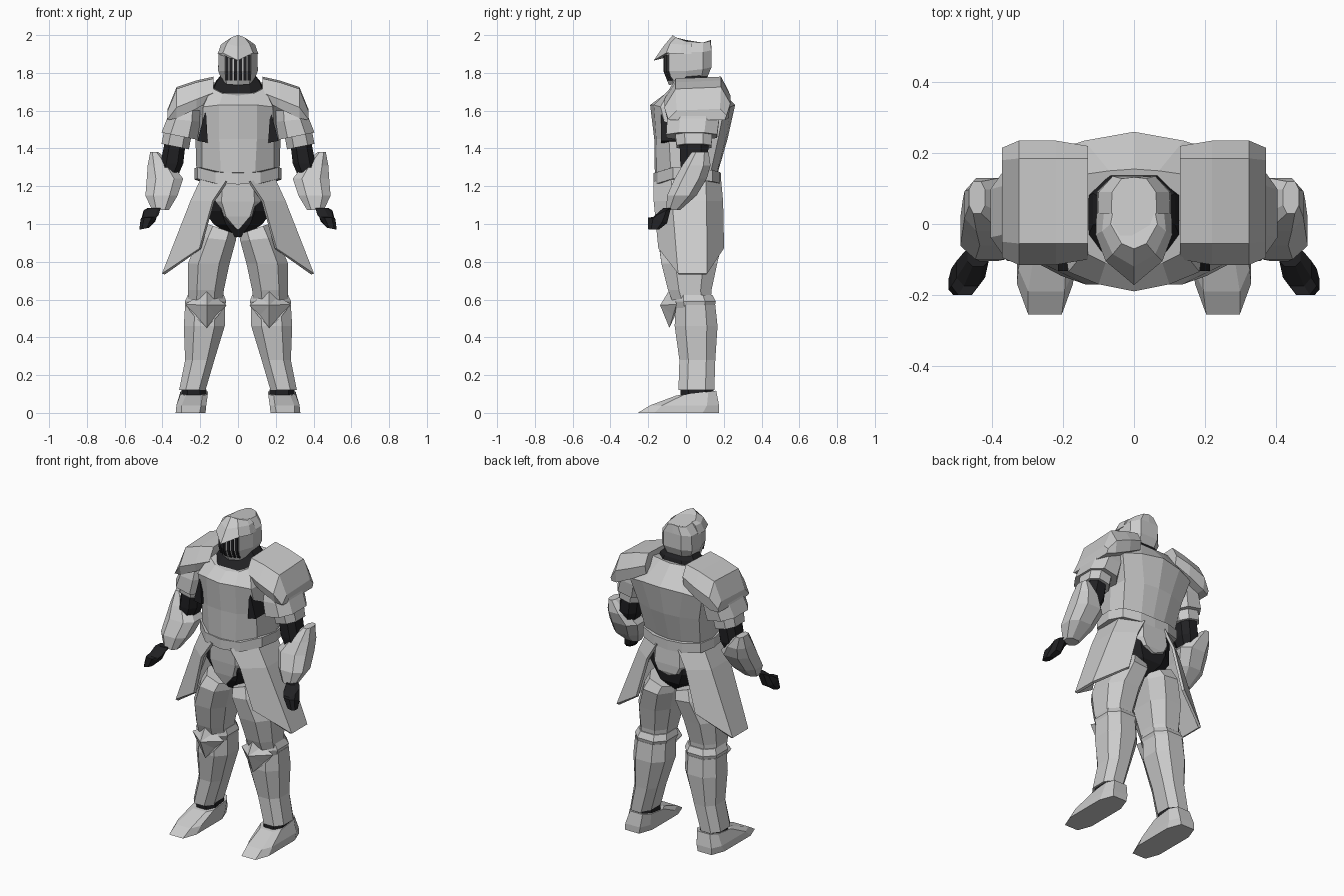
import bpy, bmesh

dark = bpy.data.materials.new("dark_cloth")
dark.diffuse_color = (0.015, 0.015, 0.017, 1)


def ring(x0, x1, y0, y1, z, k=0.5, sx=0.0, sy=0.0):
    """Eight-sided chamfered section inside the bounds, tilted by slopes sx, sy."""
    cx, cy, a, b = (x0 + x1) / 2, (y0 + y1) / 2, (x1 - x0) / 2, (y1 - y0) / 2
    uv = [(k, -1), (1, -k), (1, k), (k, 1), (-k, 1), (-1, k), (-1, -k), (-k, -1)]
    return [(cx + u * a, cy + v * b, z + sx * u * a + sy * v * b) for u, v in uv]


def sym(*half):
    """Complete a front-to-back half section by reflecting it across x = 0."""
    return list(half) + [(-x, y, z) for x, y, z in reversed(half) if x > 0]


def loft(name, rings, mat=None, mirror=False, closed=True, thick=0):
    bm = bmesh.new()
    rows = [[bm.verts.new(p) for p in r] for r in rings]
    n = len(rows[0])
    for a, b in zip(rows, rows[1:]):
        for i in range(n if closed else n - 1):
            j = (i + 1) % n
            bm.faces.new((a[i], a[j], b[j], b[i]))
    if closed:
        bm.faces.new(rows[0][::-1])
        bm.faces.new(rows[-1])
    bmesh.ops.remove_doubles(bm, verts=bm.verts[:], dist=0.0005)
    bmesh.ops.recalc_face_normals(bm, faces=bm.faces[:])
    me = bpy.data.meshes.new(name)
    bm.to_mesh(me)
    bm.free()
    ob = bpy.data.objects.new(name, me)
    bpy.context.collection.objects.link(ob)
    if mat:
        me.materials.append(mat)
    if thick:
        s = ob.modifiers.new("thickness", 'SOLIDIFY')
        s.thickness, s.offset = thick, 0
    if mirror:
        ob.modifiers.new("mirror", 'MIRROR').use_mirror_merge = False
    return ob


# Helmet shell, peaked brow and face slits
loft("helmet", [
    sym((0, -.09, 1.735), (.06, -.065, 1.74), (.085, 0, 1.76), (.085, .08, 1.77), (.05, .11, 1.77), (0, .11, 1.77)),
    sym((0, -.12, 1.81), (.07, -.09, 1.81), (.105, 0, 1.81), (.105, .09, 1.82), (.06, .135, 1.83), (0, .135, 1.83)),
    sym((0, -.12, 1.89), (.07, -.09, 1.91), (.103, 0, 1.91), (.1, .09, 1.91), (.06, .135, 1.92), (0, .135, 1.92)),
    sym((0, -.07, 1.995), (.035, -.055, 1.983), (.065, 0, 1.965), (.062, .09, 1.96), (.035, .128, 1.968), (0, .132, 1.975))])
loft("helmet_brow", [
    sym((0, -.172, 1.865), (.08, -.105, 1.905), (.108, -.03, 1.9), (.106, .03, 1.9)),
    sym((0, -.12, 1.94), (.06, -.085, 1.955), (.09, -.02, 1.95), (.085, .03, 1.95)),
    sym((0, -.07, 2.0), (.035, -.055, 1.988), (.066, 0, 1.967), (.06, .03, 1.967))])
for i in range(3):
    x = .014 + .022 * i
    y = -.124 + .43 * x
    loft(f"face_slit_{i + 1}", [ring(x - .008, x + .008, y + d, y + d + .03, z, 1)
                                for d, z in ((.018, 1.76), (0, 1.81), (0, 1.895))], dark, True)

# Neck and breastplate
loft("neck", [ring(-.14, .14, -.11, .14, 1.62), ring(-.135, .135, -.11, .14, 1.71, sy=.2),
              ring(-.115, .115, -.045, .13, 1.755, sy=.1), ring(-.08, .08, -.03, .1, 1.8)], dark)
loft("cuirass", [
    sym((0, -.165, 1.26), (.09, -.155, 1.26), (.19, -.08, 1.27), (.22, .05, 1.27), (.19, .13, 1.27), (.08, .16, 1.26), (0, .165, 1.26)),
    sym((0, -.168, 1.45), (.1, -.158, 1.45), (.19, -.09, 1.45), (.225, .06, 1.45), (.21, .17, 1.45), (.1, .21, 1.45), (0, .22, 1.45)),
    sym((0, -.19, 1.63), (.1, -.17, 1.63), (.185, -.135, 1.62), (.21, .06, 1.62), (.25, .2, 1.6), (.14, .235, 1.62), (0, .26, 1.63)),
    sym((0, -.12, 1.68), (.08, -.11, 1.69), (.14, -.08, 1.72), (.14, .04, 1.73), (.14, .14, 1.75), (.07, .15, 1.745), (0, .155, 1.74))])
loft("armpit", [[(.17, y, 1.61), (.215, y, 1.44), (.16, y, 1.43)] for y in (-.132, .08)], dark, True)

# Belt, hip cloth and fauld
belt = [(0, -.172, 1.27), (.12, -.152, 1.275), (.215, -.07, 1.3), (.23, .05, 1.295),
        (.2, .14, 1.285), (.1, .18, 1.275), (0, .185, 1.27)]
loft("belt", [sym(*[(x, y, z - d) for x, y, z in belt]) for d in (0, .06)])
loft("hip_cloth", [ring(-.19, .19, -.135, .16, 1.25), ring(-.18, .18, -.13, .17, 1.07),
                   ring(-.13, .13, -.11, .16, 1.0), ring(-.03, .03, -.07, .1, .93)], dark)
loft("fauld", [ring(-.16, .16, -.155, .178, 1.24), ring(-.125, .125, -.152, .188, 1.12, .7),
               ring(-.09, .09, -.143, .187, 1.055, .7, sy=.1), ring(-.012, .012, -.128, .178, 1.01, sy=.25)])

# Flared hip plates
loft("tasset", [
    [(.06, -.165, 1.225), (.19, -.075, 1.24), (.19, .1, 1.24), (.07, .18, 1.225)],
    [(.13, -.165, 1.12), (.245, -.07, 1.12), (.245, .105, 1.12), (.13, .19, 1.12)],
    [(.2, -.14, .87), (.395, -.04, .735), (.395, .11, .735), (.2, .195, .87)]],
    mirror=True, closed=False, thick=.016)

# Legs
loft("thigh", [ring(.006, .175, -.12, .17, .975, sx=.35), ring(.012, .21, -.148, .195, .92, sx=.1),
               ring(.045, .265, -.13, .165, .79), ring(.075, .265, -.095, .135, .65),
               ring(.085, .265, -.06, .13, .56)], mirror=True)
loft("knee_cuff", [ring(.075, .265, -.065, .14, .625), ring(.062, .282, -.07, .158, .59),
                   ring(.075, .275, -.06, .15, .555)], mirror=True)
loft("knee_guard", [
    [(.06, -.05, .57), (.12, -.06, .615), (.165, -.082, .66), (.215, -.06, .615),
     (.28, -.05, .575), (.23, -.06, .51), (.165, -.088, .45), (.11, -.06, .51)],
    [(.165, -.137, .57)] * 8], mirror=True)
loft("greave", [ring(.07, .28, -.055, .155, .57), ring(.07, .287, -.06, .167, .46),
                ring(.125, .28, -.035, .155, .28), ring(.172, .312, -.04, .15, .12)], mirror=True)
loft("ankle", [ring(.17, .3, -.03, .145, .15), ring(.165, .3, -.03, .145, .08)], dark, True)
loft("boot", [ring(.172, .33, -.255, .175, 0, .6), ring(.168, .326, -.19, .175, .04, .65),
              ring(.16, .305, -.05, .16, .105, .6, sy=.12)], mirror=True)


# Shoulder plates: arched profiles stepped outward along x
def arch(x, top, front, back, low, grow=0.0):
    return [(x, -.1 + grow, low), (x, -.115 + grow, (top + low) / 2 - .02), (x, front, top),
            (x, back, top + .01), (x, .235 - grow, (top + low) / 2), (x, .225 - grow, low)]


loft("pauldron", [arch(.13, 1.77, -.055, .185, 1.66, .015), arch(.22, 1.75, -.055, .185, 1.61),
                  arch(.325, 1.715, -.055, .185, 1.56), arch(.372, 1.6, -.05, .18, 1.55, .02)], mirror=True)

# Arms
loft("upper_arm_plate", [ring(.2, .365, -.085, .17, 1.6), ring(.2, .375, -.1, .175, 1.55, sx=.1),
                         ring(.215, .405, -.105, .165, 1.465, sx=.2)], mirror=True)
loft("lower_arm_plate", [ring(.24, .39, -.06, .14, 1.5), ring(.26, .405, -.05, .135, 1.41, sx=.2)], mirror=True)
loft("elbow", [ring(.275, .385, -.035, .12, 1.45), ring(.29, .41, -.03, .115, 1.32),
               ring(.32, .43, -.02, .09, 1.25)], dark, True)
loft("vambrace", [ring(.42, .465, .03, .12, 1.38), ring(.345, .478, -.02, .13, 1.31),
                  ring(.29, .483, -.06, .11, 1.24), ring(.32, .49, -.1, .055, 1.15),
                  ring(.365, .455, -.105, -.03, 1.075)], mirror=True)
loft("hand", [ring(.41, .47, -.12, -.06, 1.085), ring(.42, .5, -.175, -.08, 1.06, sy=.5),
              ring(.438, .515, -.2, -.1, 1.02, sy=-.3), ring(.47, .523, -.2, -.14, .975, sx=-.2)], dark, True)
